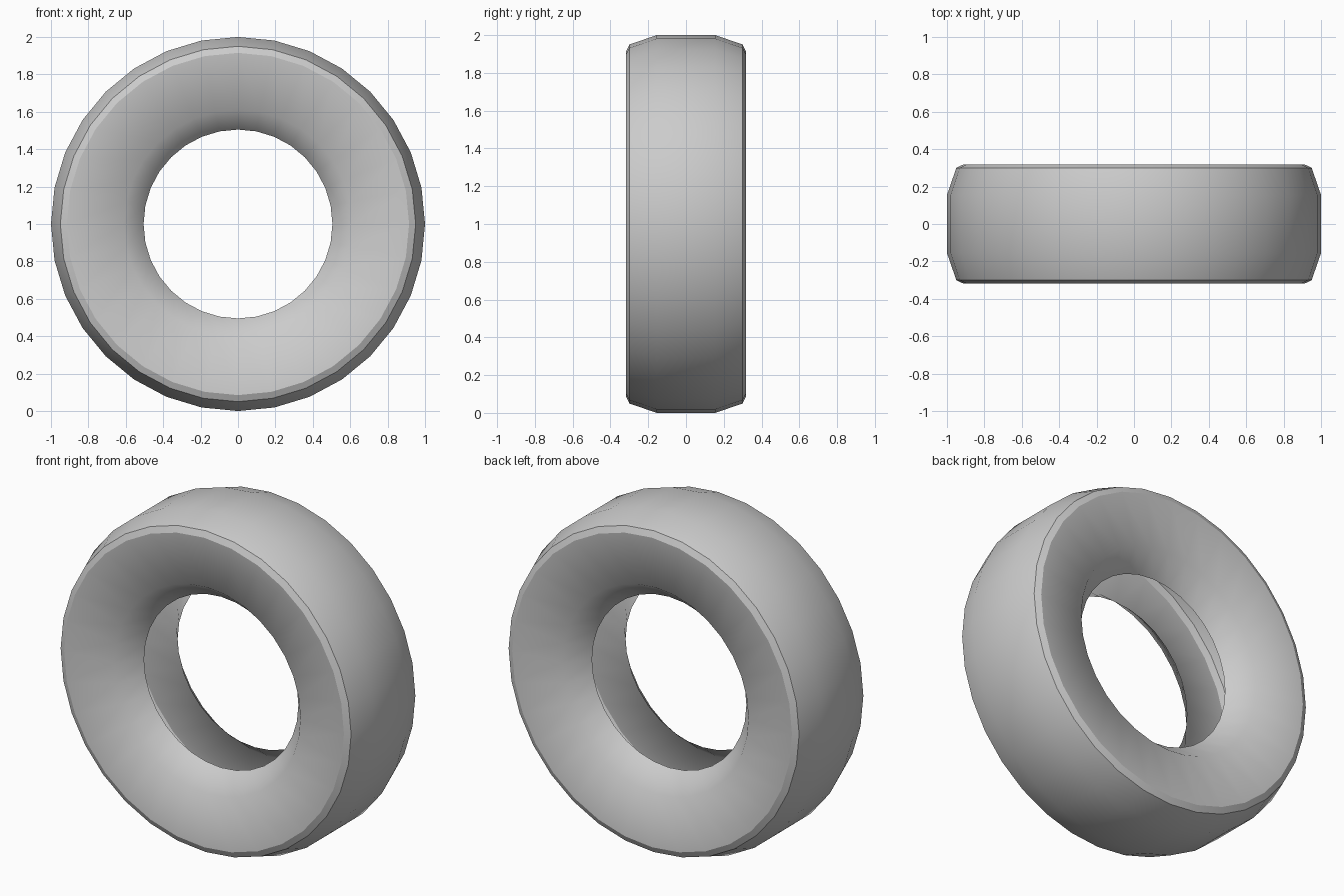
import bpy, bmesh, math

if "Cube" in bpy.data.objects:
    bpy.data.objects.remove(bpy.data.objects["Cube"])

SIDES = 32
# Cross-section of one half: (y offset, radius), from tread to inner lip
half = [(0.155, 1.0), (0.30, 0.95), (0.317, 0.915), (0.287, 0.61), (0.157, 0.505)]
profile = [(-y, r) for y, r in reversed(half)] + half
sharp_rings = {2, 3, 6, 7}  # shoulder bevel edges

# Hollow tyre shell, open between the two inner lips
bm = bmesh.new()
rings = []
for y, r in profile:
    ring = []
    for i in range(SIDES):
        a = 2 * math.pi * i / SIDES
        ring.append(bm.verts.new((r * math.cos(a), y, 1 + r * math.sin(a))))
    rings.append(ring)

for lower, upper in zip(rings, rings[1:]):
    for i in range(SIDES):
        j = (i + 1) % SIDES
        face = bm.faces.new((lower[i], upper[i], upper[j], lower[j]))
        face.smooth = True

# Crisp shoulder edges
for k in sharp_rings:
    for i in range(SIDES):
        edge = bm.edges.get((rings[k][i], rings[k][(i + 1) % SIDES]))
        edge.smooth = False

# Tread faces must point outward
bm.normal_update()
test = rings[4][0].link_faces[0]
if max(f.normal.x for f in rings[4][0].link_faces) < 0:
    bmesh.ops.reverse_faces(bm, faces=bm.faces[:])

mesh = bpy.data.meshes.new("tyre")
bm.to_mesh(mesh)
bm.free()
tyre = bpy.data.objects.new("tyre", mesh)
bpy.context.collection.objects.link(tyre)
